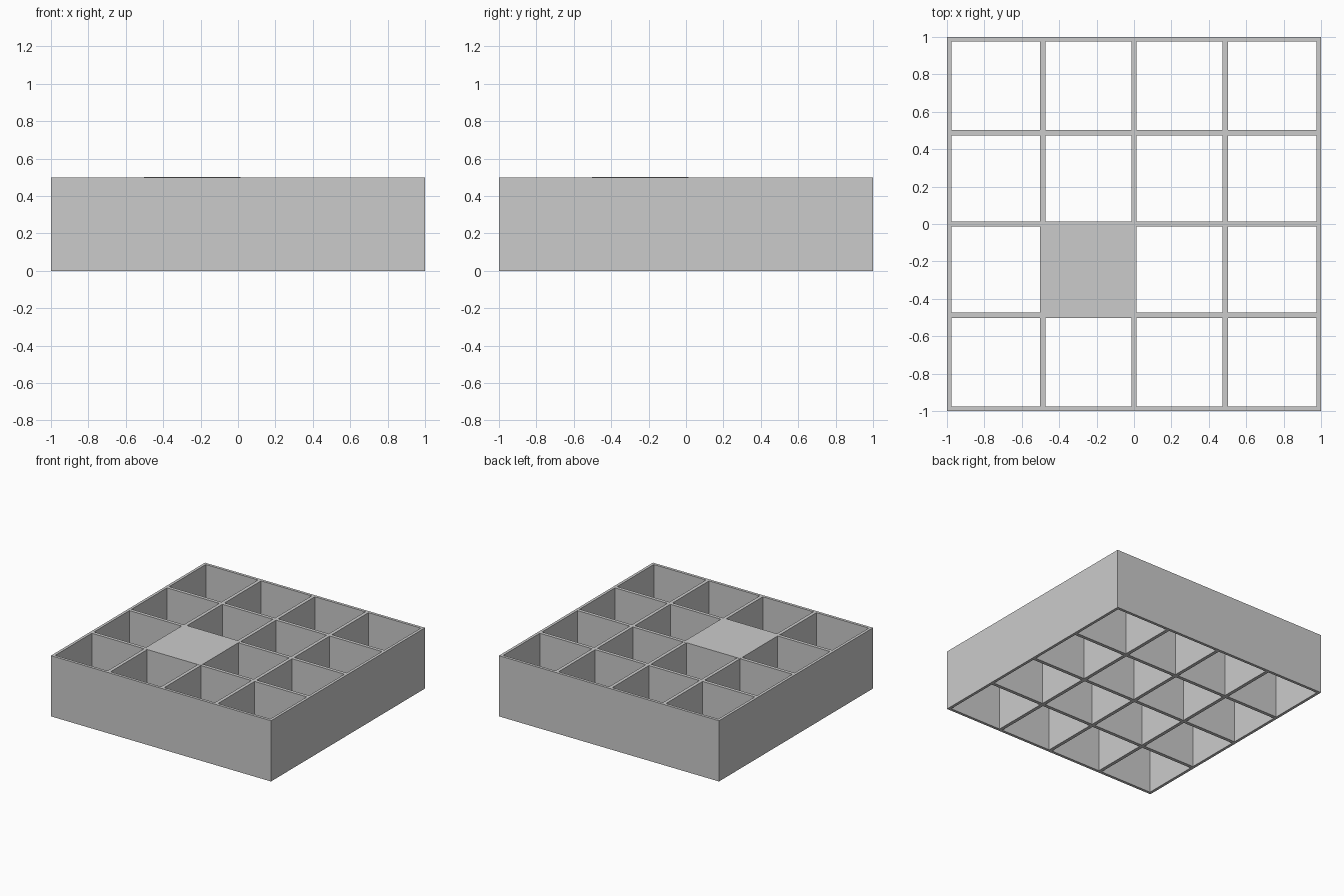
import bpy
import bmesh

if "Cube" in bpy.data.objects:
    bpy.data.objects.remove(bpy.data.objects["Cube"])

HEIGHT = 0.5
WALL_TOP = 0.499      # the lid rests a hair above the wall tops
HALF = 0.014          # half thickness of the dividers
RIM = 0.023           # thickness of the outer walls
DIV = 0.488           # offset of the outer dividers

# Break lines across the tray: even strips are walls, odd strips are openings
lines = [-1, -1 + RIM]
for c in (-DIV, 0, DIV):
    lines += [c - HALF, c + HALF]
lines += [1 - RIM, 1]
N = len(lines) - 1


def solid(i, j):
    inside = 0 <= i < N and 0 <= j < N
    return inside and (i % 2 == 0 or j % 2 == 0)


def add_object(name, bm):
    bmesh.ops.remove_doubles(bm, verts=bm.verts, dist=1e-5)
    bmesh.ops.recalc_face_normals(bm, faces=bm.faces)
    mesh = bpy.data.meshes.new(name)
    bm.to_mesh(mesh)
    bm.free()
    obj = bpy.data.objects.new(name, mesh)
    bpy.context.collection.objects.link(obj)
    return obj


# Open lattice of compartments: fill the wall strips, then extrude upward
bm = bmesh.new()
for i in range(N):
    for j in range(N):
        if solid(i, j):
            x0, x1, y0, y1 = lines[i], lines[i + 1], lines[j], lines[j + 1]
            corners = [(x0, y0), (x1, y0), (x1, y1), (x0, y1)]
            bm.faces.new([bm.verts.new((x, y, 0)) for x, y in corners])
bmesh.ops.remove_doubles(bm, verts=bm.verts, dist=1e-5)
base = bm.faces[:]
top = bmesh.ops.extrude_face_region(bm, geom=base, use_keep_orig=True)
bmesh.ops.translate(bm, vec=(0, 0, WALL_TOP),
                    verts=[g for g in top["geom"] if isinstance(g, bmesh.types.BMVert)])
add_object("compartment_walls", bm)

# Thin square lid closing one compartment, covering its walls
lo, hi = -DIV - HALF, HALF
bm = bmesh.new()
bmesh.ops.create_cube(bm, size=1)
thick = 0.01
bmesh.ops.scale(bm, vec=(hi - lo, hi - lo, thick), verts=bm.verts)
mid = (lo + hi) / 2
bmesh.ops.translate(bm, vec=(mid, mid, HEIGHT - thick / 2), verts=bm.verts)
add_object("compartment_lid", bm)
